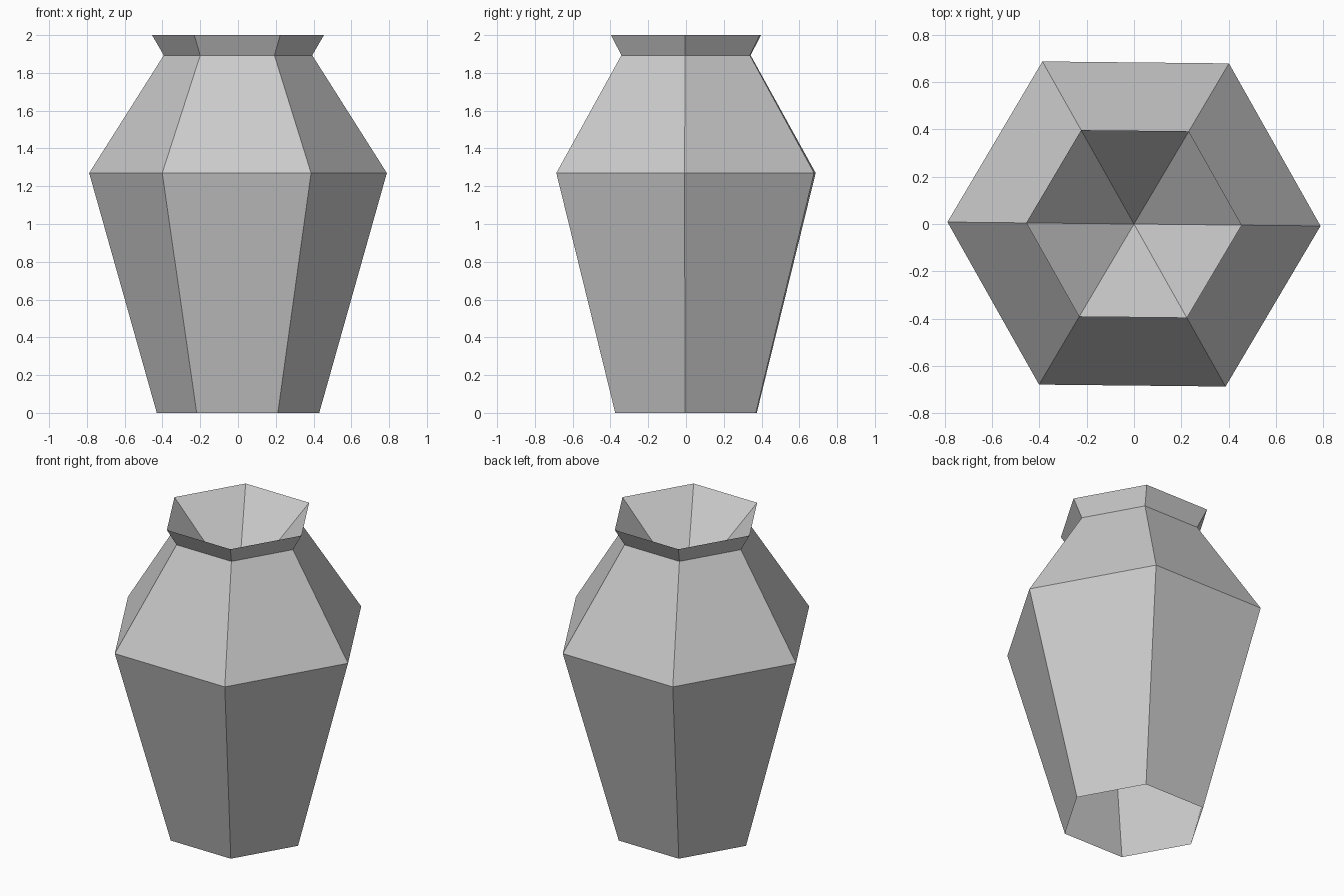
import bpy, bmesh, math

if "Cube" in bpy.data.objects:
    bpy.data.objects.remove(bpy.data.objects["Cube"])

SIDES = 6
TURN = math.radians(-0.6)

clay = bpy.data.materials.new("grey clay")
clay.diffuse_color = (0.6, 0.6, 0.6, 1)
clay.use_nodes = True
clay.node_tree.nodes["Principled BSDF"].inputs["Base Color"].default_value = clay.diffuse_color

# Profile (radius, height): open foot, belly, neck, flared rim
profile = [(0.43, 0.0), (0.788, 1.27), (0.393, 1.893), (0.455, 2.0)]

bm = bmesh.new()


def ring(radius, z):
    angles = [TURN + 2 * math.pi * i / SIDES for i in range(SIDES)]
    return [bm.verts.new((radius * math.cos(a), radius * math.sin(a), z)) for a in angles]


rings = [ring(r, z) for r, z in profile]

# Outer wall
for low, high in zip(rings, rings[1:]):
    for i in range(SIDES):
        j = (i + 1) % SIDES
        bm.faces.new((low[i], low[j], high[j], high[i]))

# Funnel-shaped mouth sinking to a point
tip = bm.verts.new((0, 0, 1.52))
rim = rings[-1]
for i in range(SIDES):
    bm.faces.new((rim[i], rim[(i + 1) % SIDES], tip))

mesh = bpy.data.meshes.new("vase")
bm.to_mesh(mesh)
bm.free()
mesh.materials.append(clay)
vase = bpy.data.objects.new("vase", mesh)
bpy.context.collection.objects.link(vase)
